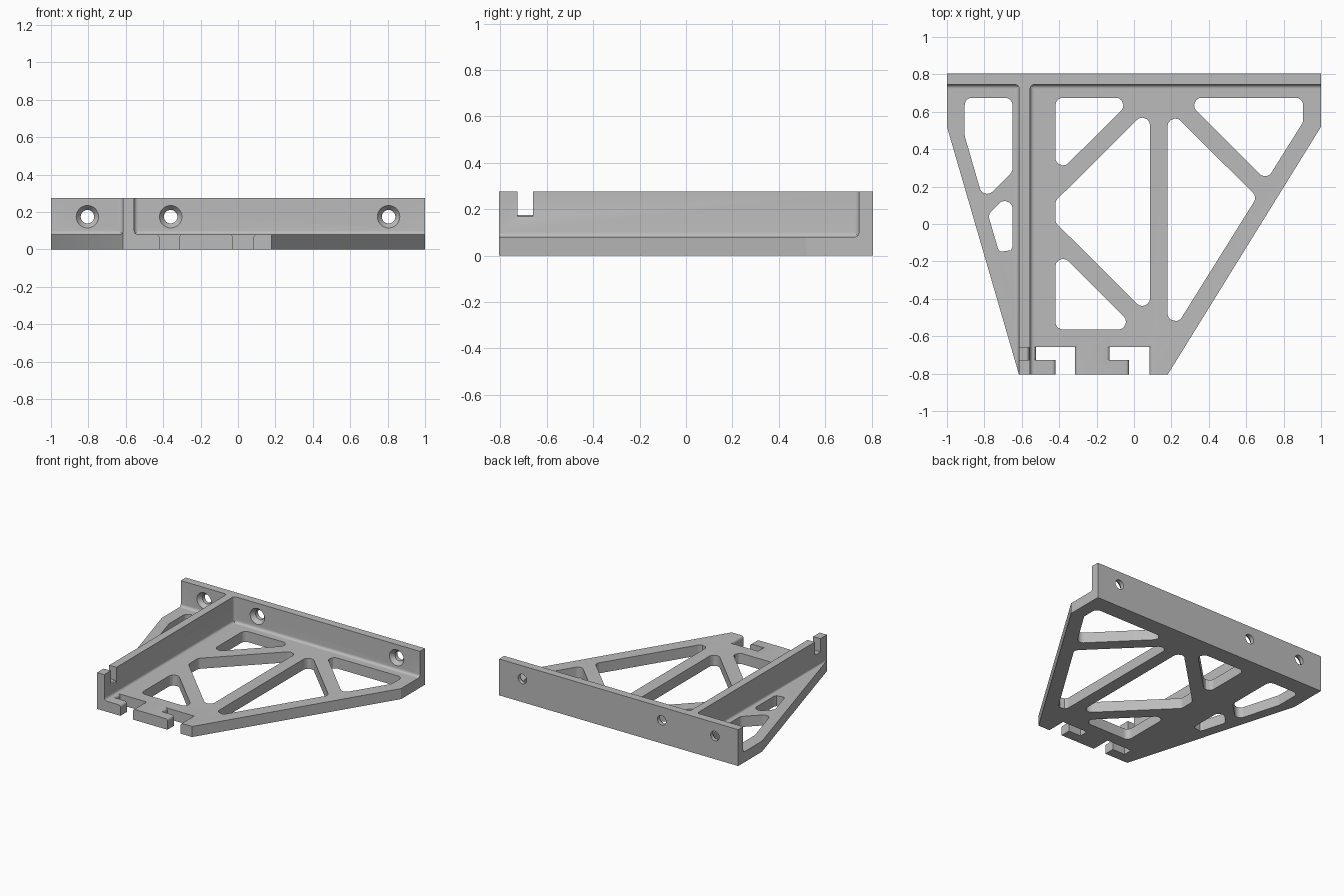
import bpy, bmesh, math
from mathutils import Matrix, Vector

cube = bpy.data.objects.get("Cube")
if cube:
    bpy.data.objects.remove(cube)

THICK, TOP, BACK, WALL = 0.08, 0.275, 0.805, 0.745
RIB_L, RIB_R, R = -0.615, -0.555, 0.02

grey = bpy.data.materials.new("plain_grey")
grey.use_nodes = True
grey.diffuse_color = (0.5, 0.5, 0.5, 1)
grey.node_tree.nodes["Principled BSDF"].inputs["Base Color"].default_value = (0.5, 0.5, 0.5, 1)


def add_object(name, bm):
    bmesh.ops.recalc_face_normals(bm, faces=bm.faces)
    mesh = bpy.data.meshes.new(name)
    bm.to_mesh(mesh)
    bm.free()
    mesh.materials.append(grey)
    obj = bpy.data.objects.new(name, mesh)
    bpy.context.collection.objects.link(obj)
    return obj


def prism(name, points, axis, lo, hi):
    """Extrude a 2D profile along the given axis from lo to hi."""
    place = {"x": lambda a, b, c: (c, a, b),
             "y": lambda a, b, c: (a, c, b),
             "z": lambda a, b, c: (a, b, c)}[axis]
    bm = bmesh.new()
    rings = [[bm.verts.new(place(a, b, c)) for a, b in points] for c in (lo, hi)]
    for ring in rings:
        bm.faces.new(ring)
    n = len(points)
    for i in range(n):
        j = (i + 1) % n
        bm.faces.new((rings[0][i], rings[0][j], rings[1][j], rings[1][i]))
    return add_object(name, bm)


def cone_y(x, z, y0, y1, r0, r1):
    """Cone or cylinder running along y."""
    bm = bmesh.new()
    matrix = Matrix.Translation((x, (y0 + y1) / 2, z)) @ Matrix.Rotation(-math.pi / 2, 4, "X")
    bmesh.ops.create_cone(bm, cap_ends=True, segments=40, radius1=r0, radius2=r1,
                          depth=y1 - y0, matrix=matrix)
    return add_object("cutter", bm)


def combine(target, cutter, operation="DIFFERENCE"):
    """Apply a boolean and remove the helper."""
    mod = target.modifiers.new("cut", "BOOLEAN")
    mod.operation, mod.object, mod.solver = operation, cutter, "EXACT"
    graph = bpy.context.evaluated_depsgraph_get()
    mesh = bpy.data.meshes.new_from_object(target.evaluated_get(graph))
    target.modifiers.clear()
    target.data = mesh
    bpy.data.objects.remove(cutter)


def rounded(points, radius=0.04, steps=7):
    """Round every corner of a convex polygon."""
    out = []
    pts = [Vector(p) for p in points]
    for i, p in enumerate(pts):
        a = (pts[i - 1] - p).normalized()
        b = (pts[(i + 1) % len(pts)] - p).normalized()
        half = a.angle(b) / 2
        centre = p + (a + b).normalized() * (radius / math.sin(half))
        start = p + a * (radius / math.tan(half)) - centre
        end = p + b * (radius / math.tan(half)) - centre
        for k in range(steps + 1):
            t = k / steps
            out.append(tuple(centre + start.lerp(end, t).normalized() * radius))
    return out


def cove(x, y, sx, sy, steps=6):
    """Concave fillet arc in the corner at x, y."""
    turns = [math.pi / 2 * k / steps for k in range(steps + 1)]
    return [(x + sx * R * (1 - math.sin(t)), y + sy * R * (1 - math.cos(t))) for t in turns]


def slot(x0, x1, y0, y1):
    """Slot cutter whose side walls round over at the plate top."""
    r, arc = 0.018, [math.pi / 2 * k / 5 for k in range(6)]
    side = [(r * (1 - math.cos(t)), THICK - r + r * math.sin(t)) for t in arc]
    side = [(0, -0.1)] + side + [(r, 0.2)]
    points = [(x0 - d, z) for d, z in side] + [(x1 + d, z) for d, z in reversed(side)]
    return prism("cutter", points, "y", y0, y1)


# Base plate
outline = [(-1, BACK), (1, BACK), (1, 0.52), (0.18, -BACK), (RIB_L, -BACK), (-1, 0.52)]
plate = prism("base_plate", outline, "z", 0, THICK)

# Lightening windows
windows = [
    [(-0.905, 0.675), (-0.65, 0.675), (-0.65, 0.28), (-0.805, 0.125), (-0.905, 0.47)],
    [(-0.78, 0.05), (-0.65, 0.18), (-0.65, -0.398)],
    [(-0.42, 0.675), (0, 0.675), (-0.42, 0.257)],
    [(-0.42, 0.123), (0.085, 0.625), (0.085, -0.495), (-0.42, 0.008)],
    [(-0.42, -0.13), (0.014, -0.564), (-0.42, -0.564)],
    [(0.18, 0.62), (0.658, 0.145), (0.18, -0.62)],
    [(0.265, 0.675), (0.904, 0.675), (0.904, 0.545), (0.708, 0.232)],
]
for window in windows:
    combine(plate, prism("cutter", rounded(window), "z", -0.1, 0.2))

# Hooked slots at the front edge
for inner, mouth, right in ((-0.525, -0.42, -0.315), (-0.13, -0.027, 0.083)):
    combine(plate, slot(inner, right, -0.727, -0.658))
    combine(plate, slot(mouth, right, -0.9, -0.7))

# Back wall with a fillet along its foot
profile = [(BACK, THICK), (BACK, TOP), (WALL, TOP)] + cove(WALL, THICK, -1, 1)[::-1]
wall = prism("back_wall", profile, "x", -1, 1)

# Countersunk screw holes
for x in (-0.805, -0.36, 0.805):
    combine(wall, cone_y(x, 0.175, 0.6, 0.9, 0.036, 0.036))
    combine(wall, cone_y(x, 0.175, 0.735, 0.775, 0.068, 0.036))

# Upright rib with filleted foot, trimmed to the plate outline
profile = ([(RIB_L, TOP)] + cove(RIB_L, THICK, -1, 1)[::-1]
           + cove(RIB_R, THICK, 1, 1) + [(RIB_R, TOP)])
rib = prism("upright_rib", profile, "y", -0.9, WALL)
combine(rib, prism("cutter", outline, "z", 0, 1), "INTERSECT")

# Notch in the rib with a rounded floor edge
notch = [(-0.7, 0.175), (-0.567, 0.175), (-0.559, 0.169), (RIB_R, 0.157),
         (-0.5, 0.157), (-0.5, 0.4), (-0.7, 0.4)]
combine(rib, prism("cutter", notch, "y", -0.727, -0.66))

# Vertical fillets between rib and wall
parts = [plate, wall, rib]
for name, x, side in (("right_corner_fillet", RIB_L, -1), ("left_corner_fillet", RIB_R, 1)):
    corner = [(x, WALL)] + cove(x, WALL, side, -1)
    parts.append(prism(name, corner, "z", THICK, TOP))

# Smooth the rounded surfaces, keep edges sharp
bpy.ops.object.select_all(action="DESELECT")
for part in parts:
    part.select_set(True)
bpy.context.view_layer.objects.active = plate
bpy.ops.object.shade_smooth_by_angle(angle=math.radians(30))
